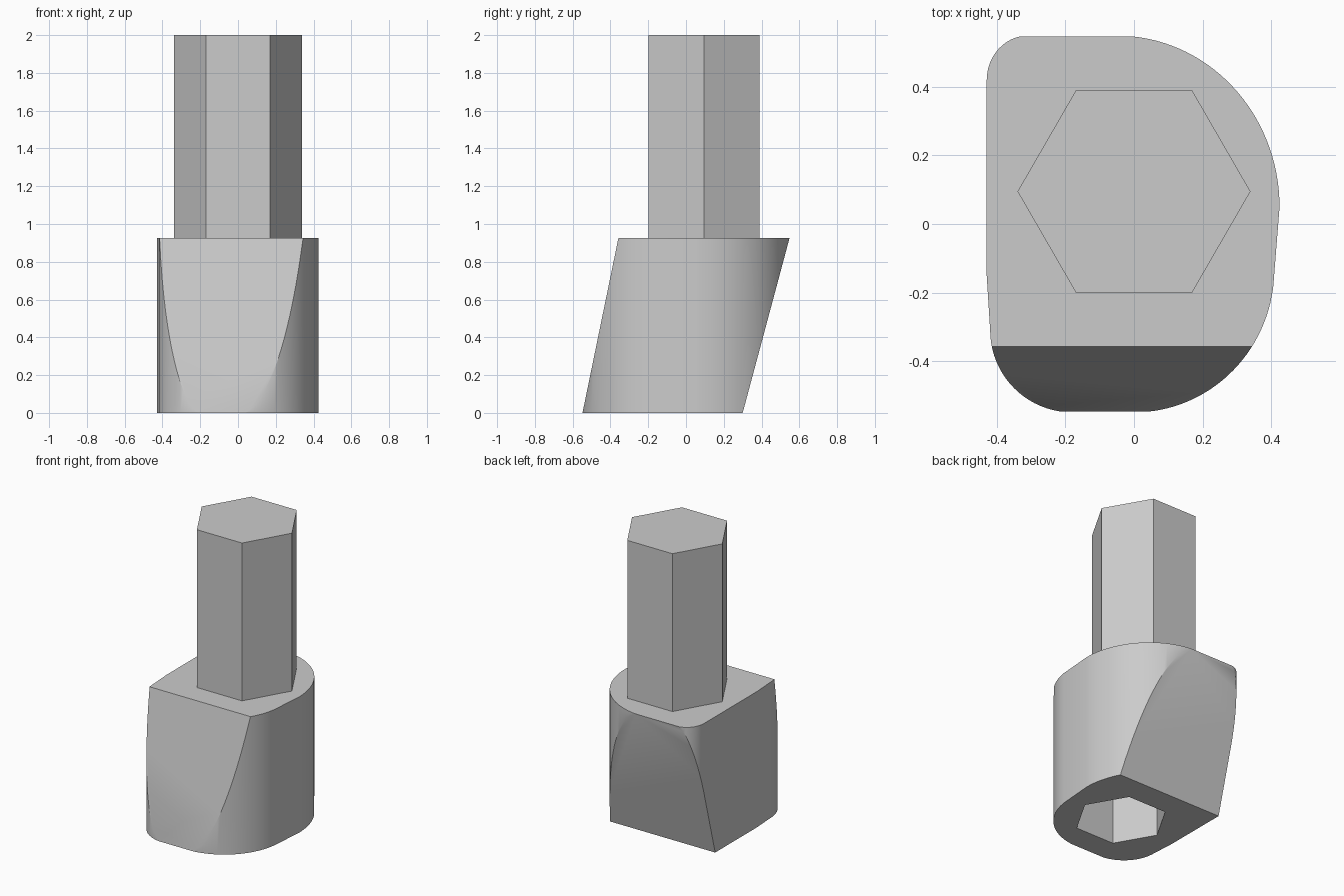
import bpy, bmesh
from math import cos, sin, radians, pi
from mathutils import Vector

cube = bpy.data.objects.get("Cube")
if cube:
    bpy.data.objects.remove(cube, do_unlink=True)

grey = bpy.data.materials.new("light grey")
grey.use_nodes = True
grey.diffuse_color = (0.6, 0.6, 0.6, 1)
grey.node_tree.nodes["Principled BSDF"].inputs["Base Color"].default_value = (0.6, 0.6, 0.6, 1)

BODY_TOP = 0.925


def prism(bm, outline, z0, z1):
    """Extrude a counter-clockwise plan outline from z0 to z1."""
    face = bm.faces.new([bm.verts.new((x, y, z0)) for x, y in outline])
    top = bmesh.ops.extrude_face_region(bm, geom=[face])["geom"]
    moved = [v for v in top if isinstance(v, bmesh.types.BMVert)]
    bmesh.ops.translate(bm, verts=moved, vec=(0, 0, z1 - z0))
    bmesh.ops.recalc_face_normals(bm, faces=bm.faces[:])


def finish(bm, name):
    mesh = bpy.data.meshes.new(name)
    bm.to_mesh(mesh)
    bm.free()
    mesh.materials.append(grey)
    obj = bpy.data.objects.new(name, mesh)
    bpy.context.collection.objects.link(obj)
    return obj


def arc(cx, cy, rx, ry, start, steps):
    """Quarter ellipse, counter-clockwise from the start angle."""
    angles = [radians(start + 90 * i / steps) for i in range(steps + 1)]
    return [(cx + rx * cos(a), cy + ry * sin(a)) for a in angles]


def hexagon(cy, radius):
    return [(radius * cos(i * pi / 3), cy + radius * sin(i * pi / 3)) for i in range(6)]


def slice_off(bm, low, high):
    """Cut along a sloping plane given by its y at the base and at the top, keeping the middle."""
    side = 1 if low > 0 else -1
    normal = Vector((0, side * BODY_TOP, side * (low - high)))
    cut = bmesh.ops.bisect_plane(
        bm, geom=bm.verts[:] + bm.edges[:] + bm.faces[:], dist=1e-5,
        plane_co=(0, low, 0), plane_no=normal, clear_outer=True)["geom_cut"]
    edges = [e for e in cut if isinstance(e, bmesh.types.BMEdge) and e.is_boundary]
    bmesh.ops.edgeloop_fill(bm, edges=edges)
    bmesh.ops.recalc_face_normals(bm, faces=bm.faces[:])


# Body: rounded upright block with sloping front and back faces
outline = (arc(-0.05, 0.05, 0.475, 0.5, 0, 32)
           + arc(-0.31, 0.42, 0.12, 0.13, 90, 12)
           + [(-0.43, -0.15)]
           + arc(-0.18, -0.31, 0.24, 0.24, 180, 20)
           + arc(0, -0.13, 0.41, 0.42, 270, 32)[:-5]
           + [(0.406, -0.19)])
bm = bmesh.new()
prism(bm, outline, 0, BODY_TOP)
slice_off(bm, -0.548, -0.358)
slice_off(bm, 0.3, 0.548)
body = finish(bm, "body")

# Hexagonal socket in the underside
bm = bmesh.new()
prism(bm, hexagon(-0.125, 0.29), -0.2, 0.7)
cutter = finish(bm, "socket_cutter")
cutter.hide_render = True

bpy.context.view_layer.objects.active = body
body.select_set(True)
socket = body.modifiers.new("socket", 'BOOLEAN')
socket.operation = 'DIFFERENCE'
socket.solver = 'EXACT'
socket.object = cutter
bpy.ops.object.modifier_apply(modifier="socket")
bpy.data.objects.remove(cutter, do_unlink=True)
bpy.ops.object.shade_smooth_by_angle(angle=radians(30))

# Hexagonal shaft standing on the body
bm = bmesh.new()
prism(bm, hexagon(0.095, 0.34), BODY_TOP, 2)
finish(bm, "hex_shaft")
